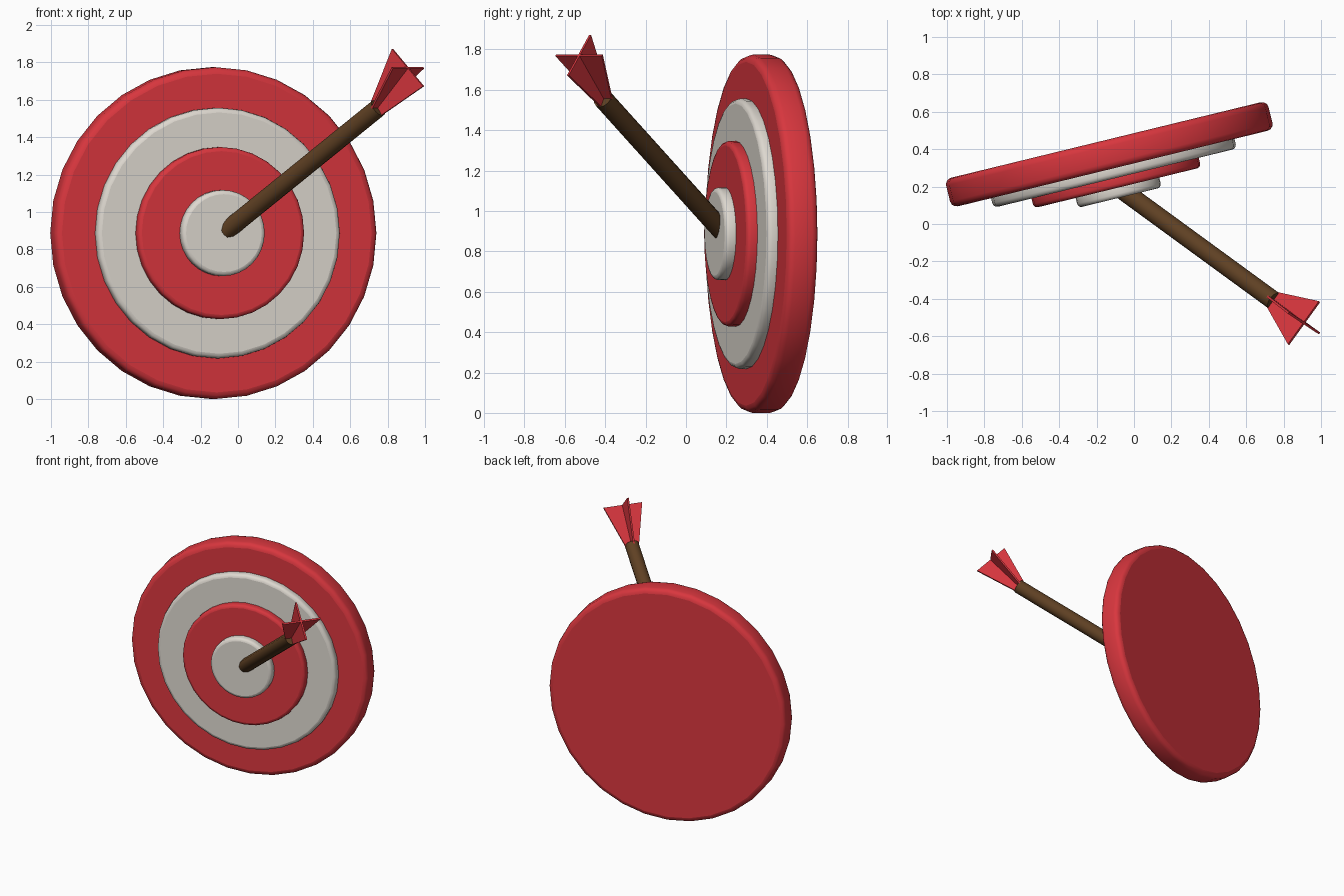
import bpy, bmesh, math
from mathutils import Vector

if "Cube" in bpy.data.objects:
    bpy.data.objects.remove(bpy.data.objects["Cube"])


def material(name, rgb):
    m = bpy.data.materials.new(name)
    m.diffuse_color = (*rgb, 1)
    m.use_nodes = True
    m.node_tree.nodes["Principled BSDF"].inputs["Base Color"].default_value = m.diffuse_color
    return m


RED = material("red", (0.69, 0.037, 0.048))
WHITE = material("warm white", (0.73, 0.69, 0.63))
BROWN = material("brown wood", (0.115, 0.052, 0.017))


def add_object(name, bm, mat):
    mesh = bpy.data.meshes.new(name)
    bm.to_mesh(mesh)
    bm.free()
    mesh.materials.append(mat)
    ob = bpy.data.objects.new(name, mesh)
    bpy.context.collection.objects.link(ob)
    return ob


def rod(name, start, end, radius, sides, mat, bevel=0.0):
    """Cylinder between two points, with flat caps and a rounded rim."""
    axis = end - start
    bm = bmesh.new()
    bmesh.ops.create_cone(bm, cap_ends=True, segments=sides, radius1=radius,
                          radius2=radius, depth=axis.length)
    if bevel:
        rim = [e for e in bm.edges if abs(e.verts[0].co.z - e.verts[1].co.z) < 1e-5]
        bmesh.ops.bevel(bm, geom=rim, offset=bevel, segments=3, profile=0.5,
                        affect='EDGES')
    bm.normal_update()
    for f in bm.faces:
        f.smooth = abs(f.normal.z) < 0.99
    ob = add_object(name, bm, mat)
    ob.rotation_mode = 'QUATERNION'
    ob.rotation_quaternion = axis.to_track_quat('Z', 'Y')
    ob.location = (start + end) / 2
    return ob


# Target: stacked discs sharing one turned axis
turn = math.radians(13.7)
facing = Vector((math.sin(turn), -math.cos(turn), 0))
across = Vector((math.cos(turn), math.sin(turn), 0))
hub = across * -0.04 + Vector((0, 0, 0.887))
for name, radius, back, front, mat, bevel in (
        ("target_board", 0.887, -0.472, -0.315, RED, 0.035),
        ("outer_ring", 0.67, -0.345, -0.262, WHITE, 0.025),
        ("middle_ring", 0.46, -0.29, -0.209, RED, 0.022),
        ("bullseye", 0.23, -0.235, -0.155, WHITE, 0.022)):
    rod(name, hub + facing * back, hub + facing * front, radius, 32, mat, bevel)

# Arrow shaft
tail = Vector((0.75, -0.412, 1.557))
along = Vector((1, -0.73, 0.81)).normalized()
rod("arrow_shaft", tail - along * 1.2, tail, 0.05, 12, BROWN)

# Two crossed fins, flaring from the shaft to the tail end
fin_end = Vector((0.909, -0.53, 1.772))
for name, spread in (("upright_fin", Vector((-0.083, 0.055, 0.1))),
                     ("level_fin", Vector((0.083, 0.115, 0)))):
    base = tail - along * 0.02
    narrow = spread.normalized() * 0.046
    side = spread.cross(fin_end - base).normalized() * 0.006
    bm = bmesh.new()
    outline = (base - narrow, base + narrow, fin_end + spread, fin_end - spread)
    lower = [bm.verts.new(p - side) for p in outline]
    upper = [bm.verts.new(p + side) for p in outline]
    bm.faces.new(lower)
    bm.faces.new(upper)
    for i in range(4):
        j = (i + 1) % 4
        bm.faces.new((lower[i], lower[j], upper[j], upper[i]))
    bmesh.ops.recalc_face_normals(bm, faces=bm.faces[:])
    add_object(name, bm, RED)
